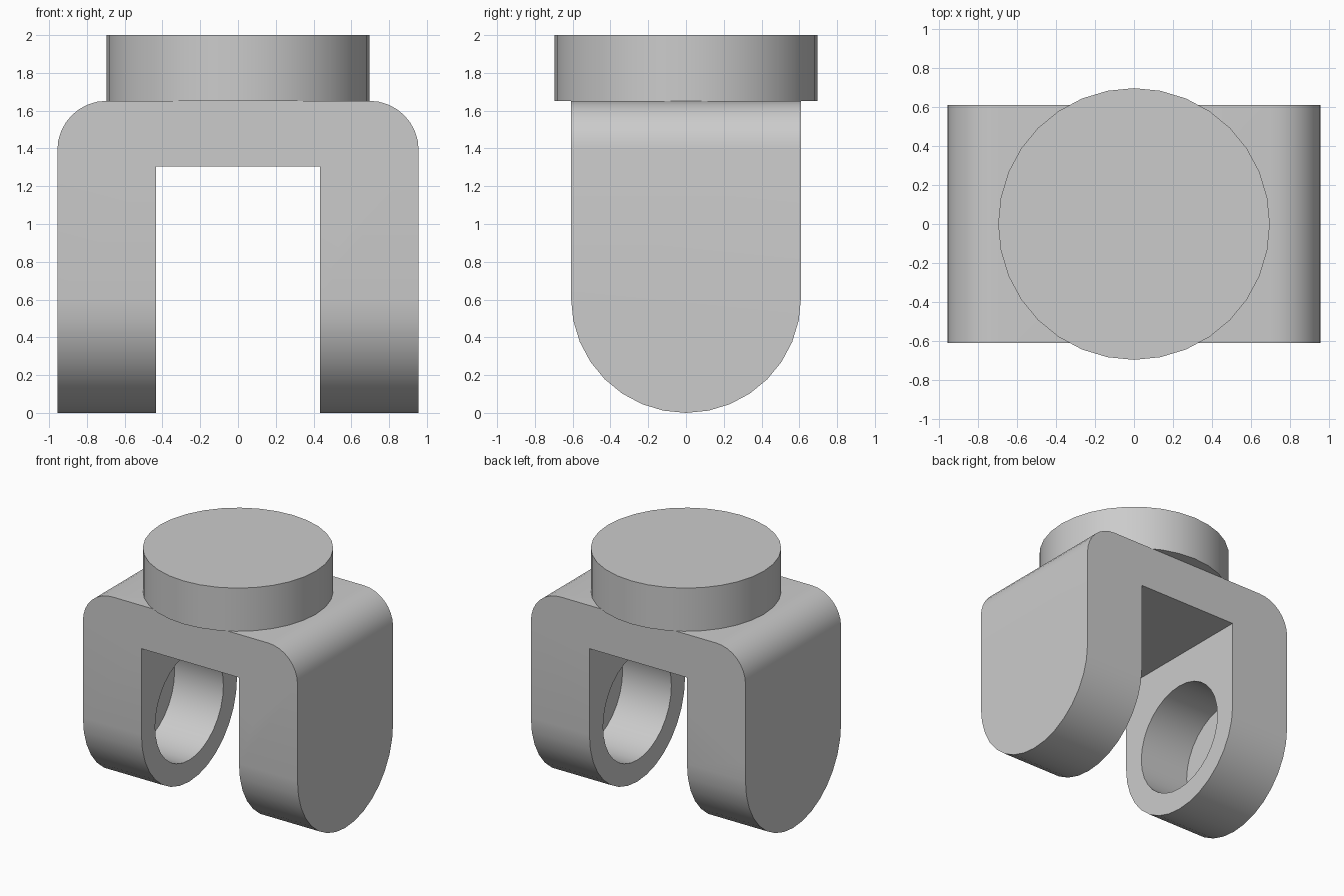
import bpy, bmesh
from math import sin, cos, pi
from mathutils import Vector

cube = bpy.data.objects.get("Cube")
if cube:
    bpy.data.objects.remove(cube, do_unlink=True)

U = 2 / 5.75            # base module of the part
HALF_X, HALF_Y = 2.75 * U, 1.75 * U
BODY_TOP, GAP_TOP = 4.75 * U, 3.75 * U
GAP, BORE, CORNER = 1.25 * U, 1.25 * U, 0.75 * U

gray = bpy.data.materials.new("plain_gray")
gray.use_nodes = True
gray.diffuse_color = (0.6, 0.6, 0.6, 1)
gray.node_tree.nodes["Principled BSDF"].inputs["Base Color"].default_value = (0.6, 0.6, 0.6, 1)


def arc(cx, cy, r, start, end, steps):
    return [(cx + r * cos(start + (end - start) * i / steps),
             cy + r * sin(start + (end - start) * i / steps)) for i in range(steps + 1)]


def prism(name, profile, axis, low, high):
    """Extrude a closed 2D profile along one axis."""
    place = {"x": lambda a, b, t: (t, a, b),
             "y": lambda a, b, t: (a, t, b),
             "z": lambda a, b, t: (a, b, t)}[axis]
    bm = bmesh.new()
    face = bm.faces.new([bm.verts.new(place(a, b, low)) for a, b in profile])
    ext = bmesh.ops.extrude_face_region(bm, geom=[face], use_keep_orig=True)
    verts = [v for v in ext["geom"] if isinstance(v, bmesh.types.BMVert)]
    bmesh.ops.translate(bm, verts=verts, vec=Vector(place(0, 0, high - low)))
    bmesh.ops.recalc_face_normals(bm, faces=bm.faces)
    mesh = bpy.data.meshes.new(name)
    bm.to_mesh(mesh)
    bm.free()
    mesh.materials.append(gray)
    obj = bpy.data.objects.new(name, mesh)
    bpy.context.collection.objects.link(obj)
    return obj


def cut(obj, cutter, operation):
    """Apply a boolean and discard the cutter."""
    mod = obj.modifiers.new("cut", "BOOLEAN")
    mod.operation, mod.object, mod.solver = operation, cutter, "EXACT"
    bpy.ops.object.select_all(action="DESELECT")
    bpy.context.view_layer.objects.active = obj
    obj.select_set(True)
    bpy.ops.object.modifier_apply(modifier=mod.name)
    bpy.data.objects.remove(cutter, do_unlink=True)


# Fork: arch profile with rounded shoulders
arch = [(-GAP, 0), (-GAP, GAP_TOP), (GAP, GAP_TOP), (GAP, 0), (HALF_X, 0)]
arch += arc(HALF_X - CORNER, BODY_TOP - CORNER, CORNER, 0, pi / 2, 8)
arch += arc(CORNER - HALF_X, BODY_TOP - CORNER, CORNER, pi / 2, pi, 8)
arch += [(-HALF_X, 0)]
fork = prism("fork", arch, "y", -HALF_Y, HALF_Y)

# Rounded lower ends of both legs
side = arc(0, HALF_Y, HALF_Y, pi, 2 * pi, 16) + [(HALF_Y, 2), (-HALF_Y, 2)]
cut(fork, prism("leg_outline", side, "x", -1.2, 1.2), "INTERSECT")

# Blind pin bores in the inner leg faces
circle = arc(0, HALF_Y, BORE, 0, 2 * pi, 32)[:-1]
cut(fork, prism("pin_bore", circle, "x", -2.5 * U, 2.5 * U), "DIFFERENCE")

# Round mounting disc on top
disc = prism("top_disc", arc(0, 0, 2 * U, 0, 2 * pi, 32)[:-1], "z", BODY_TOP, 2)

for obj in (fork, disc):
    bpy.ops.object.select_all(action="DESELECT")
    bpy.context.view_layer.objects.active = obj
    obj.select_set(True)
    bpy.ops.object.shade_smooth_by_angle(angle=pi / 6)
